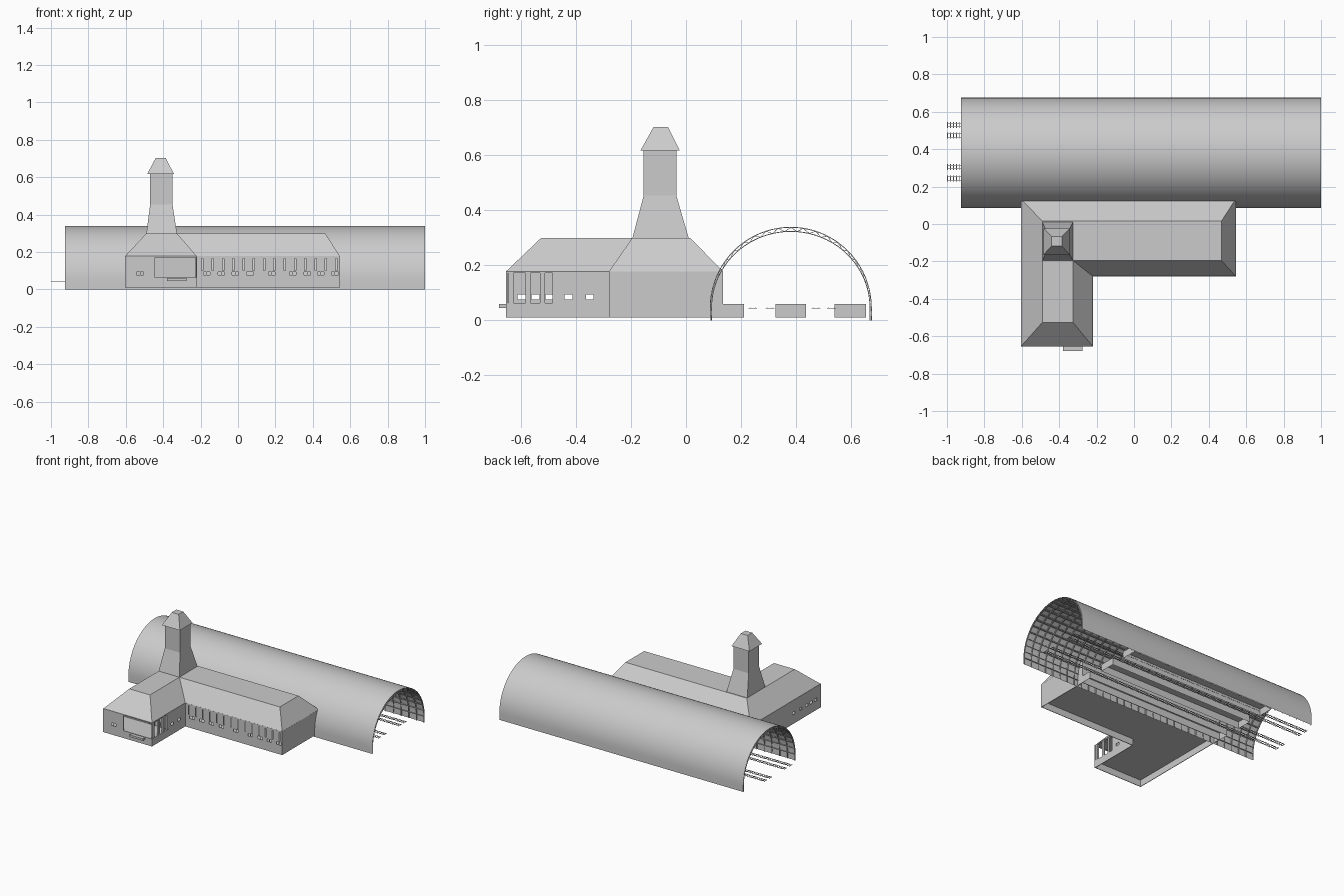
import bpy, bmesh
from math import pi, sin, cos
from mathutils import Vector, Matrix

if "Cube" in bpy.data.objects:
    bpy.data.objects.remove(bpy.data.objects["Cube"])


def finish(name, bm, recalc=True):
    if recalc:
        bmesh.ops.recalc_face_normals(bm, faces=bm.faces[:])
    me = bpy.data.meshes.new(name)
    bm.to_mesh(me)
    bm.free()
    ob = bpy.data.objects.new(name, me)
    bpy.context.collection.objects.link(ob)
    return ob


def box(bm, x0, x1, y0, y1, z0, z1):
    m = Matrix.Translation(((x0 + x1) / 2, (y0 + y1) / 2, (z0 + z1) / 2))
    bmesh.ops.create_cube(bm, size=1, matrix=m @ Matrix.Diagonal((x1 - x0, y1 - y0, z1 - z0, 1)))


def beam(bm, a, b, w):
    a, b = Vector(a), Vector(b)
    m = Matrix.Translation((a + b) / 2) @ (b - a).to_track_quat('Z', 'Y').to_matrix().to_4x4()
    bmesh.ops.create_cube(bm, size=1, matrix=m @ Matrix.Diagonal((w, w, (b - a).length, 1)))


def loft(name, rings):
    """Closed solid through stacked outlines [(xy points, z), ...]"""
    bm = bmesh.new()
    vs = [[bm.verts.new((x, y, z)) for x, y in pts] for pts, z in rings]
    n = len(vs[0])
    for lo, hi in zip(vs, vs[1:]):
        for i in range(n):
            j = (i + 1) % n
            bm.faces.new((lo[i], lo[j], hi[j], hi[i]))
    bm.faces.new(vs[0][::-1])
    bm.faces.new(vs[-1])
    return finish(name, bm)


def rect(x0, x1, y0, y1):
    return [(x0, y0), (x1, y0), (x1, y1), (x0, y1)]


def ell(x0, xm, x1, y0, ym, y1):
    return [(x0, y0), (xm, y0), (xm, ym), (x1, ym), (x1, y1), (x0, y1)]


def cut(ob, cutter):
    mod = ob.modifiers.new("cut", 'BOOLEAN')
    mod.operation, mod.solver, mod.object = 'DIFFERENCE', 'EXACT', cutter
    dg = bpy.context.evaluated_depsgraph_get()
    me = bpy.data.meshes.new_from_object(ob.evaluated_get(dg))
    ob.modifiers.clear()
    ob.data = me
    bpy.data.objects.remove(cutter)


# L-shaped station walls: room above the floor, open plinth below it
X0, XM, X1, Y0, YM, Y1 = -0.605, -0.22, 0.545, -0.655, -0.28, 0.135
T = 0.004
walls = loft("station_walls", [(ell(X0, XM, X1, Y0, YM, Y1), 0.01), (ell(X0, XM, X1, Y0, YM, Y1), 0.178)])
inner = ell(X0 + T, XM - T, X1 - T, Y0 + T, YM + T, Y1 - T)
cut(walls, loft("room_cutter", [(inner, 0.06), (inner, 0.175)]))
cut(walls, loft("plinth_cutter", [(inner, -0.02), (inner, 0.057)]))

# entrance and side colonnade openings
for dims in ((-0.445, XM - T, Y0 - 0.02, Y0 + 0.02, 0.063, 0.172),
             (XM - 0.02, XM + 0.02, Y0 + 2 * T, -0.47, 0.063, 0.172)):
    bm = bmesh.new()
    box(bm, *dims)
    cut(walls, finish("entrance_cutter", bm))

# windows and tall slots
front_x = [-0.167, -0.09, -0.015, 0.064, 0.18, 0.293, 0.37, 0.443, 0.518]
side_y = [-0.598, -0.547, -0.497, -0.427, -0.35]
slot_x = [-0.19 + i * 0.055 for i in range(14)]
bm = bmesh.new()
for x in front_x:
    for s in (-0.0095, 0.0095):
        box(bm, x + s - 0.0085, x + s + 0.0085, YM - 0.01, YM + 0.01, 0.076, 0.094)
for x in slot_x:
    box(bm, x - 0.004, x + 0.004, YM - 0.01, YM + 0.01, 0.102, 0.166)
for x in (-0.533, -0.514):
    box(bm, x - 0.0085, x + 0.0085, Y0 - 0.01, Y0 + 0.01, 0.076, 0.094)
for y in side_y:
    box(bm, X0 - 0.01, X0 + 0.01, y - 0.014, y + 0.014, 0.076, 0.094)
for y in side_y[3:]:
    box(bm, XM - 0.01, XM + 0.01, y - 0.014, y + 0.014, 0.076, 0.094)
cut(walls, finish("window_cutter", bm))

# side colonnade, entrance wall with low doors, and entrance step
bm = bmesh.new()
for y in (-0.637, -0.574, -0.522, -0.476):
    box(bm, XM - 0.011, XM - 0.001, y - 0.009, y + 0.009, 0.058, 0.176)
finish("colonnade_pillars", bm)
bm = bmesh.new()
box(bm, X0 + 0.003, XM - 0.003, -0.469, -0.464, 0.058, 0.177)
finish("entrance_back_wall", bm)
bm = bmesh.new()
for i in range(5):
    x = -0.37 + i * 0.02125
    box(bm, x - 0.002, x + 0.002, -0.474, -0.468, 0.058, 0.095)
box(bm, -0.372, -0.283, -0.474, -0.468, 0.092, 0.096)
finish("entrance_doors", bm)
bm = bmesh.new()
box(bm, -0.38, -0.275, -0.68, Y0 + 0.002, 0.045, 0.06)
finish("entrance_step", bm)

# flat-topped hip roof
loft("station_roof", [(ell(X0, XM, X1, Y0, YM, Y1), 0.177),
                      (ell(-0.49, -0.326, 0.467, -0.526, -0.195, 0.015), 0.30)])

# tower with flared foot and tapered cap
loft("tower", [(rect(-0.49, -0.326, -0.195, 0.01), 0.298),
               (rect(-0.47, -0.35, -0.154, -0.035), 0.453),
               (rect(-0.47, -0.35, -0.154, -0.035), 0.62)])
loft("tower_cap", [(rect(-0.485, -0.343, -0.165, -0.023), 0.618),
                   (rect(-0.44, -0.386, -0.118, -0.066), 0.703)])

# arched train shed
SX0, SX1, CY, CZ, R, N = -0.925, 1.0, 0.381, 0.045, 0.295, 40


def arc(ry, rz, n=N):
    p = [(CY + ry * cos(pi * i / n), CZ + rz * sin(pi * i / n)) for i in range(n + 1)]
    return [(CY + ry, 0.0)] + p + [(CY - ry, 0.0)]


bm = bmesh.new()
rows = [[bm.verts.new((x, y, z)) for y, z in arc(R, R)] for x in (SX0, SX1)]
for i in range(len(rows[0]) - 1):
    f = bm.faces.new((rows[0][i], rows[0][i + 1], rows[1][i + 1], rows[1][i]))
    f.normal_update()
    c = f.calc_center_median() - Vector((0, CY, 0))
    if f.normal.y * c.y + f.normal.z * c.z < 0:
        f.normal_flip()
    f.smooth = True
finish("shed_skin", bm, False)

# shed trusses: crescent of inner chord, outer chord and zigzag webs
outer, inner_arc = arc(R - 0.002, R - 0.002), arc(R - 0.007, R - 0.017)
bm = bmesh.new()
ribs = 33
for k in range(ribs):
    x = SX0 + 0.002 + (SX1 - SX0 - 0.004) * k / (ribs - 1)
    for i in range(len(outer) - 1):
        beam(bm, (x, *inner_arc[i]), (x, *inner_arc[i + 1]), 0.003)
        beam(bm, (x, *outer[i]), (x, *outer[i + 1]), 0.003)
        a, b = (outer, inner_arc) if i % 2 else (inner_arc, outer)
        beam(bm, (x, *a[i]), (x, *b[i + 1]), 0.002)
finish("shed_trusses", bm)

# shed purlins along both chords
bm = bmesh.new()
for pts in (arc(R - 0.004, R - 0.004, 20), arc(R - 0.007, R - 0.017, 20)):
    for y, z in pts[1:-1]:
        box(bm, SX0, SX1, y - 0.0015, y + 0.0015, z - 0.0015, z + 0.0015)
finish("shed_purlins", bm)

# platforms, open underneath
bm = bmesh.new()
for y0, y1 in ((Y1, 0.21), (0.325, 0.437), (0.54, 0.654)):
    box(bm, X0, X1, y0, y1, 0.01, 0.06)
bmesh.ops.recalc_face_normals(bm, faces=bm.faces[:])
bm.normal_update()
bmesh.ops.delete(bm, geom=[f for f in bm.faces if f.normal.z < -0.5], context='FACES')
finish("platforms", bm, False)

# four tracks: rails and sleepers
bm = bmesh.new()
for y in (0.243, 0.305, 0.473, 0.529):
    for s in (-0.01, 0.01):
        box(bm, -1.0, 0.95, y + s - 0.001, y + s + 0.001, 0.043, 0.046)
    for i in range(121):
        x = -0.997 + i * 0.0162
        box(bm, x - 0.002, x + 0.002, y - 0.016, y + 0.016, 0.042, 0.044)
finish("tracks", bm)
